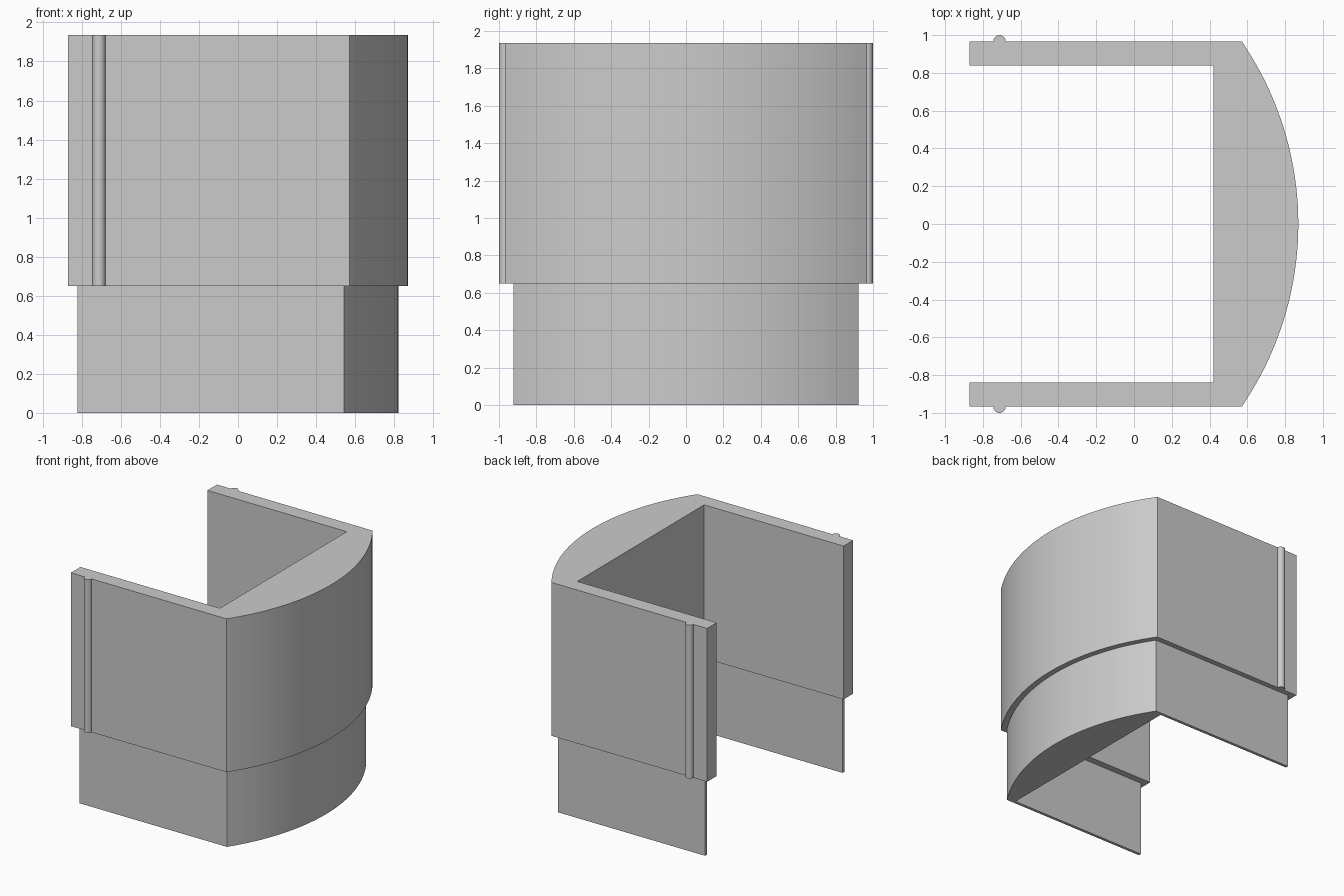
import bpy, bmesh, math

cube = bpy.data.objects.get("Cube")
if cube:
    bpy.data.objects.remove(cube, do_unlink=True)

STEP, TOP = 0.65, 1.935

grey = bpy.data.materials.new("plain grey")
grey.use_nodes = True
grey.diffuse_color = (0.6, 0.6, 0.6, 1)
grey.node_tree.nodes["Principled BSDF"].inputs["Base Color"].default_value = (0.6, 0.6, 0.6, 1)


def loft(name, sections):
    """Join matching closed outlines, given as (outline, z), and cap both ends."""
    bm = bmesh.new()
    loops = [[bm.verts.new((x, y, z)) for x, y in outline] for outline, z in sections]
    for low, high in zip(loops, loops[1:]):
        for i in range(len(low)):
            j = (i + 1) % len(low)
            bm.faces.new((low[i], low[j], high[j], high[i]))
    bm.faces.new(loops[0][::-1])
    bm.faces.new(loops[-1])
    bmesh.ops.recalc_face_normals(bm, faces=bm.faces)
    mesh = bpy.data.meshes.new(name)
    bm.to_mesh(mesh)
    bm.free()
    mesh.materials.append(grey)
    obj = bpy.data.objects.new(name, mesh)
    bpy.context.collection.objects.link(obj)
    bpy.ops.object.select_all(action='DESELECT')
    obj.select_set(True)
    bpy.context.view_layer.objects.active = obj
    bpy.ops.object.shade_smooth_by_angle(angle=math.radians(20))
    return obj


def bracket_outline(end, corner, apex, half, inner_x, inner_half, steps=40):
    """U-shaped outline whose closed side bows out in an arc."""
    sag = apex - corner
    radius = (half * half + sag * sag) / (2 * sag)
    spread = math.asin(half / radius)
    angles = [spread * (2 * i / steps - 1) for i in range(steps + 1)]
    arc = [(apex - radius + radius * math.cos(a), radius * math.sin(a)) for a in angles]
    return ([(end, -half)] + arc + [(end, half), (end, inner_half), (inner_x, inner_half),
            (inner_x, -inner_half), (end, -inner_half)])


# Stepped sleeve: thin lower skirt, thicker upper body
skirt = bracket_outline(-0.823, 0.543, 0.822, 0.922, 0.477, 0.897)
body = bracket_outline(-0.872, 0.57, 0.87, 0.967, 0.42, 0.84)
loft("stepped_sleeve", [(skirt, 0), (skirt, STEP), (body, STEP), (body, TOP)])

# Half-round ribs near the open ends
for side, name in ((-1, "front_rib"), (1, "back_rib")):
    turns = [math.pi * i / 16 for i in range(17)]
    rib = [(-0.712 + 0.033 * math.cos(a), side * (0.967 + 0.033 * math.sin(a))) for a in turns]
    loft(name, [(rib, STEP), (rib, TOP)])
